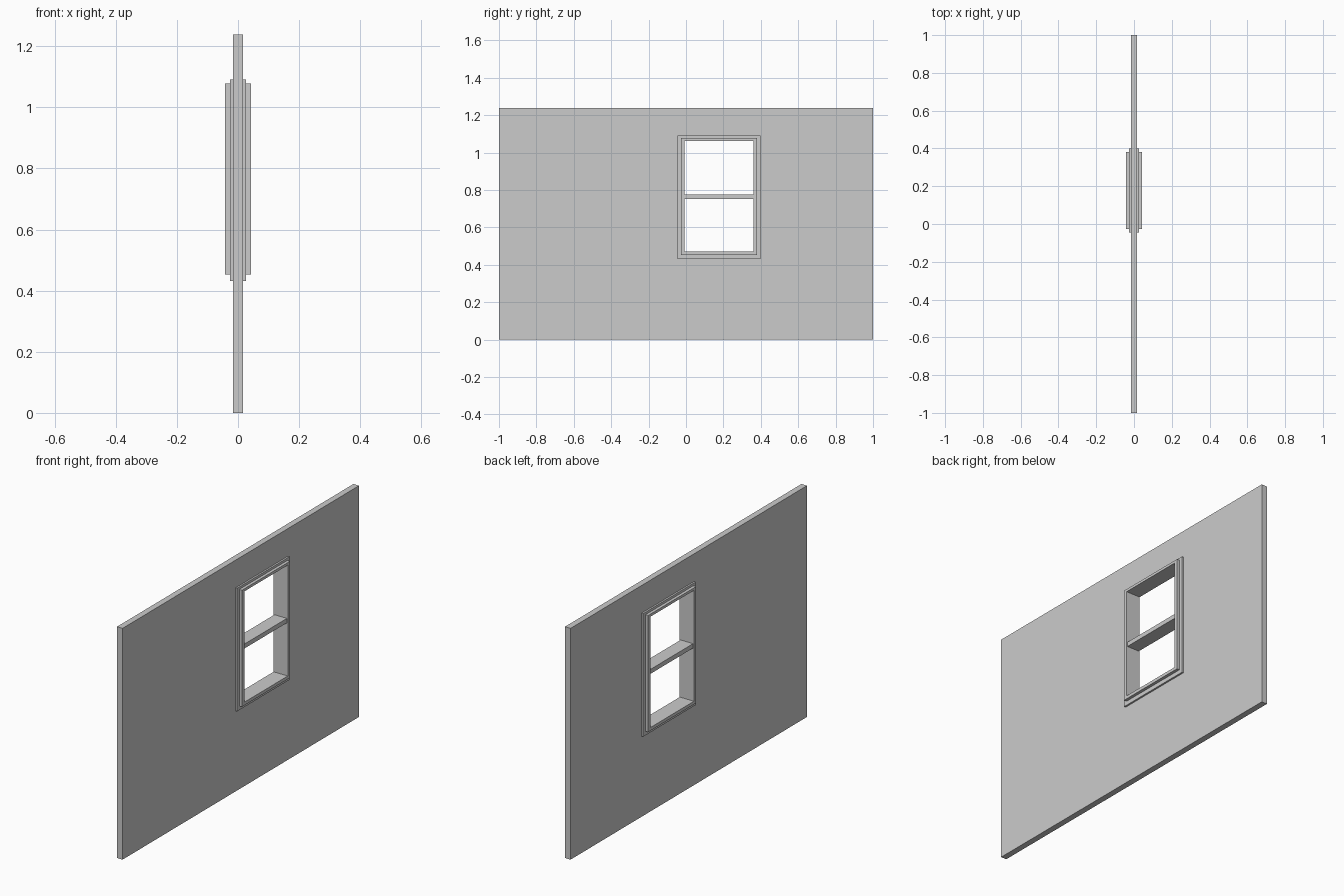
import bpy, bmesh

if "Cube" in bpy.data.objects:
    bpy.data.objects.remove(bpy.data.objects["Cube"])

CY, CZ = 0.177, 0.765   # window centre on the wall


def ring(name, outer, inner, depth):
    """Rectangular frame around the x axis; rects are (y0, y1, z0, z1)."""
    def corners(r, x):
        y0, y1, z0, z1 = r
        return [(x, y0, z0), (x, y1, z0), (x, y1, z1), (x, y0, z1)]
    bm = bmesh.new()
    loops = [[bm.verts.new(c) for c in corners(r, x)]
             for r, x in ((outer, -depth), (outer, depth), (inner, depth), (inner, -depth))]
    for a, b in zip(loops, loops[1:] + loops[:1]):
        for i in range(4):
            j = (i + 1) % 4
            bm.faces.new((a[i], a[j], b[j], b[i]))
    bmesh.ops.recalc_face_normals(bm, faces=bm.faces)
    mesh = bpy.data.meshes.new(name)
    bm.to_mesh(mesh)
    bm.free()
    obj = bpy.data.objects.new(name, mesh)
    bpy.context.collection.objects.link(obj)
    return obj


def box(name, loc, size):
    bpy.ops.mesh.primitive_cube_add(size=1, location=loc)
    obj = bpy.context.object
    obj.name = name
    obj.scale = size
    return obj


outer = (CY - 0.222, CY + 0.222, 0.431, 1.090)
casing = (CY - 0.203, CY + 0.203, 0.453, 1.077)
opening = (CY - 0.184, CY + 0.184, 0.470, 1.063)

# Wall panel with the window hole
ring("wall", (-1, 1, 0, 1.238), casing, 0.0165)

# Flat trim against the wall, and the deeper window frame inside it
ring("window_trim", outer, casing, 0.026)
ring("window_frame", casing, opening, 0.042)

# Horizontal bar between the two panes
box("window_crossbar", (0, CY, CZ), (0.074, 0.368, 0.024))
